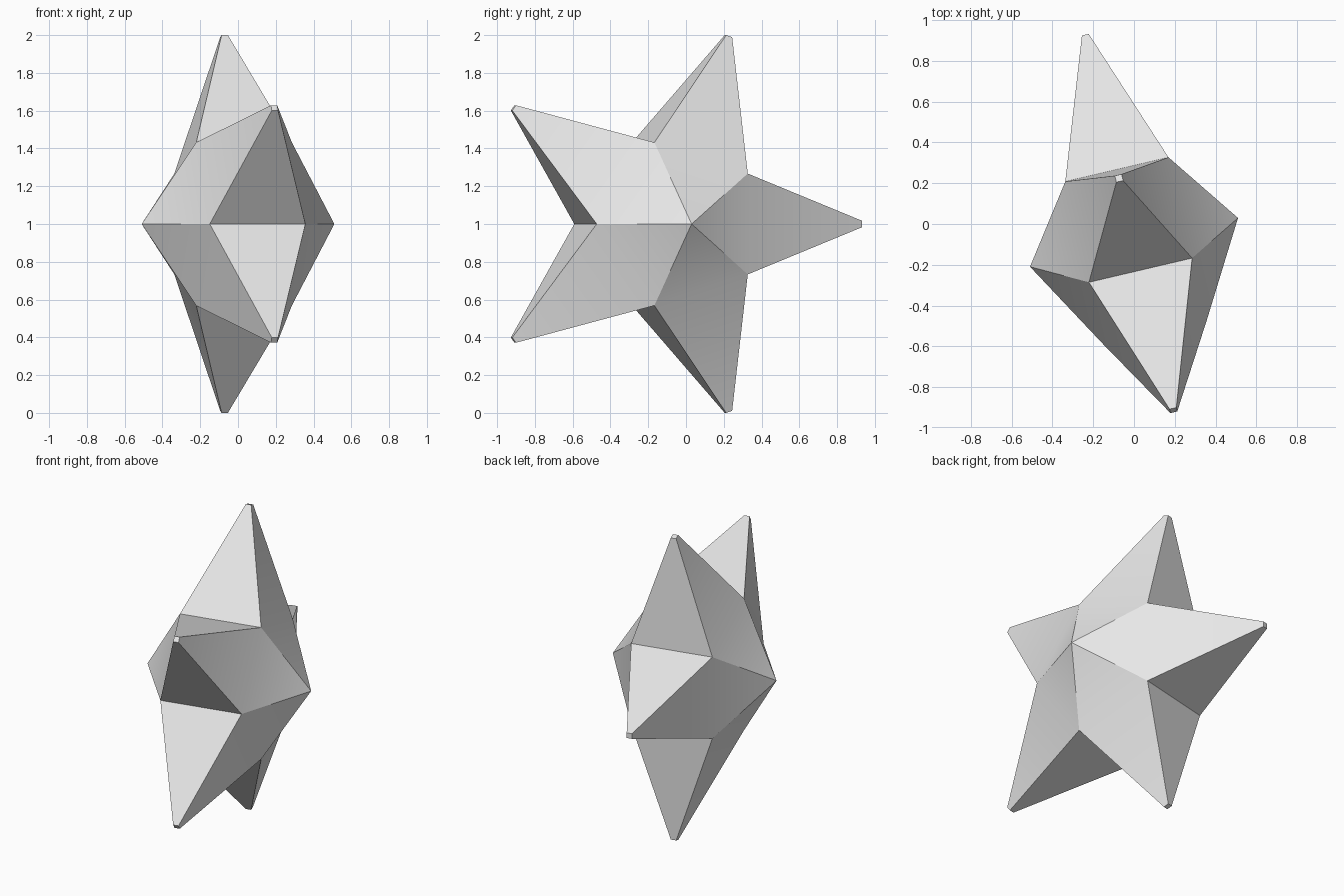
import bpy, bmesh
from math import radians, sin, cos, pi
from mathutils import Matrix, Vector

cube = bpy.data.objects.get("Cube")
if cube:
    bpy.data.objects.remove(cube, do_unlink=True)

POINTS = 5
STEP = 2 * pi / POINTS
TIP_RADIUS, TIP_HALF = 1.046, 0.017     # blunt square tips
VALLEY_RADIUS, VALLEY_HALF = 0.454, 0.26  # notches between the points
PEAK = 0.524                             # centre height on each side

grey = bpy.data.materials.new("light grey")
grey.use_nodes = True
grey.diffuse_color = (0.8, 0.8, 0.8, 1)
grey.node_tree.nodes["Principled BSDF"].inputs["Base Color"].default_value = (0.8, 0.8, 0.8, 1)


def polar(bm, depth, radius, angle, side=0.0):
    """Vertex in the star plane: radius outward, side along the tangent."""
    out = Vector((0, cos(angle), sin(angle)))
    along = Vector((0, -sin(angle), cos(angle)))
    return bm.verts.new(Vector((depth, 0, 0)) + out * radius + along * side)


bm = bmesh.new()
sides = (1, -1)
peaks = {s: bm.verts.new((s * PEAK, 0, 0)) for s in sides}
valleys = [{s: polar(bm, s * VALLEY_HALF, VALLEY_RADIUS, (k - 0.5) * STEP) for s in sides}
           for k in range(POINTS)]

# Star points, each with two broad faces, two notch faces and a blunt tip
for k in range(POINTS):
    low, high = valleys[k], valleys[(k + 1) % POINTS]
    a, b = ({s: polar(bm, s * TIP_HALF, TIP_RADIUS, k * STEP, t * TIP_HALF) for s in sides}
            for t in (-1, 1))
    for s in sides:
        bm.faces.new((peaks[s], low[s], high[s]))
        bm.faces.new((low[s], a[s], b[s], high[s]))
    bm.faces.new((low[1], low[-1], a[-1], a[1]))
    bm.faces.new((high[1], b[1], b[-1], high[-1]))
    bm.faces.new((a[1], a[-1], b[-1], b[1]))

bmesh.ops.recalc_face_normals(bm, faces=bm.faces)

# Turn the star slightly and stand it on its two lower points
bm.transform(Matrix.Translation((0, -0.09, 1)) @ Matrix.Rotation(radians(13.2), 4, "Z"))
mesh = bpy.data.meshes.new("star")
bm.to_mesh(mesh)
bm.free()
mesh.materials.append(grey)
star = bpy.data.objects.new("star", mesh)
bpy.context.collection.objects.link(star)

bpy.ops.object.select_all(action="DESELECT")
star.select_set(True)
bpy.context.view_layer.objects.active = star
bpy.ops.object.shade_smooth_by_angle(angle=radians(30))
